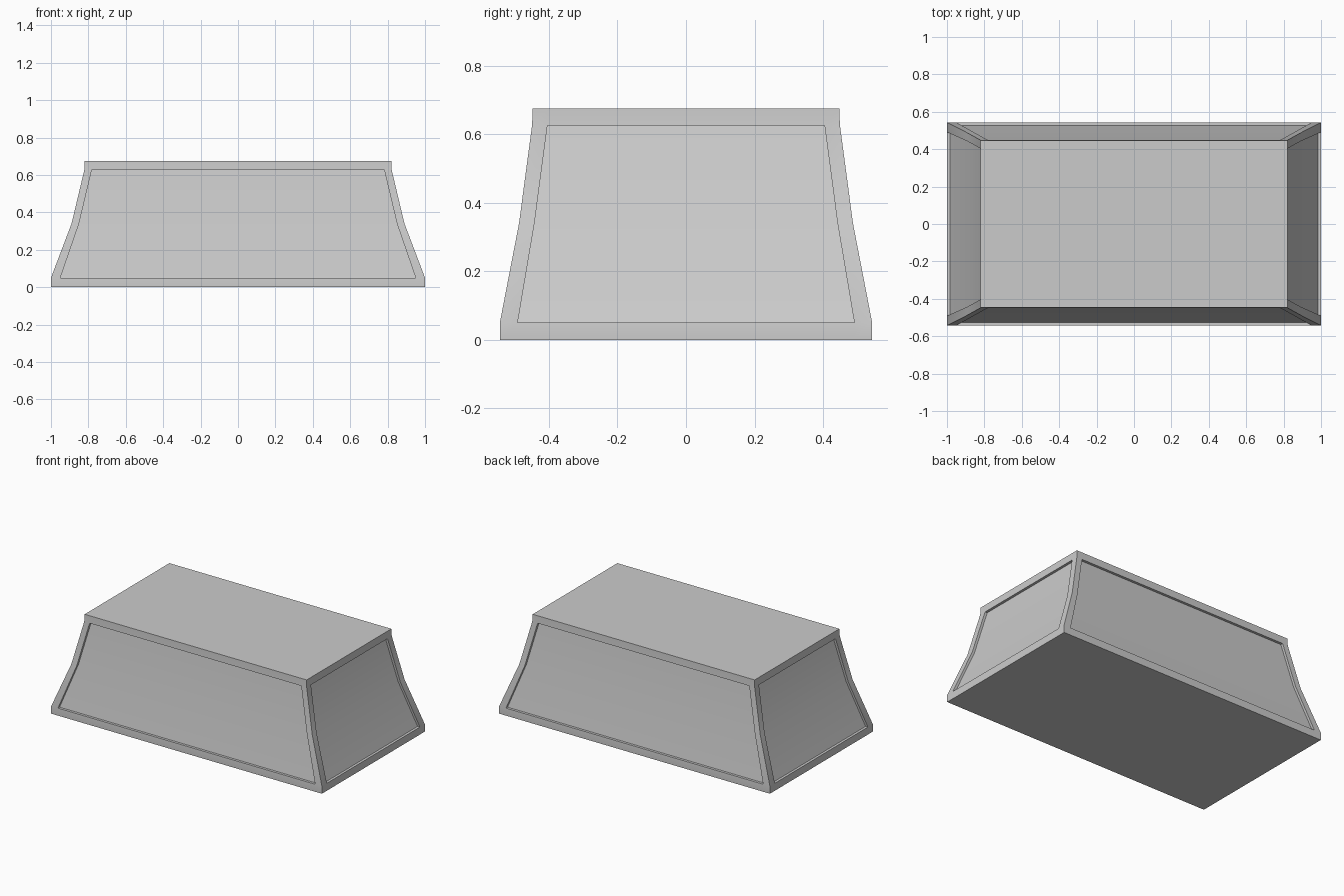
import bpy, bmesh, math
from mathutils import Vector

if "Cube" in bpy.data.objects:
    bpy.data.objects.remove(bpy.data.objects["Cube"])

# Flared profile: height, half width, half depth; frame strip widths at the corners
LEVELS = [
    (0.0,   1.0,   0.543, 0.05, 0.052),
    (0.05,  1.0,   0.543, 0.05, 0.052),
    (0.34,  0.89,  0.487, 0.04, 0.045),
    (0.626, 0.822, 0.449, 0.04, 0.045),
    (0.675, 0.82,  0.447, 0.04, 0.045),
]
RECESS = 0.017

bm = bmesh.new()


def ring(z, hx, hy, fx, fy):
    """Twelve points round the body: three per side, starting at each corner."""
    px, py = hx - fx, hy - fy
    pts = [(-hx, -hy), (-px, -hy), (px, -hy), (hx, -hy), (hx, -py), (hx, py)]
    pts += [(-x, -y) for x, y in pts]
    return [bm.verts.new((x, y, z)) for x, y in pts]


# Lofted body with closed top and bottom
rings = [ring(*lv) for lv in LEVELS]
panels = [[] for _ in range(4)]
for k, (lo, hi) in enumerate(zip(rings, rings[1:])):
    for i in range(12):
        j = (i + 1) % 12
        face = bm.faces.new((lo[i], lo[j], hi[j], hi[i]))
        if k in (1, 2) and i % 3 == 1:
            panels[i // 3].append(face)
bm.faces.new(rings[-1])
bm.faces.new(rings[0][::-1])

# Sunken panel on each side
inward = [Vector(d) for d in ((0, 1, 0), (-1, 0, 0), (0, -1, 0), (1, 0, 0))]
for faces, direction in zip(panels, inward):
    new = bmesh.ops.extrude_face_region(bm, geom=faces)["geom"]
    bmesh.ops.delete(bm, geom=[f for f in faces if f.is_valid], context='FACES')
    verts = [g for g in new if isinstance(g, bmesh.types.BMVert)]
    bmesh.ops.translate(bm, verts=verts, vec=direction * RECESS)
bmesh.ops.recalc_face_normals(bm, faces=bm.faces[:])

mesh = bpy.data.meshes.new("panelled_base")
bm.to_mesh(mesh)
bm.free()
base = bpy.data.objects.new("panelled_base", mesh)
bpy.context.collection.objects.link(base)
bpy.context.view_layer.objects.active = base
base.select_set(True)
bpy.ops.object.shade_smooth_by_angle(angle=math.radians(30))
